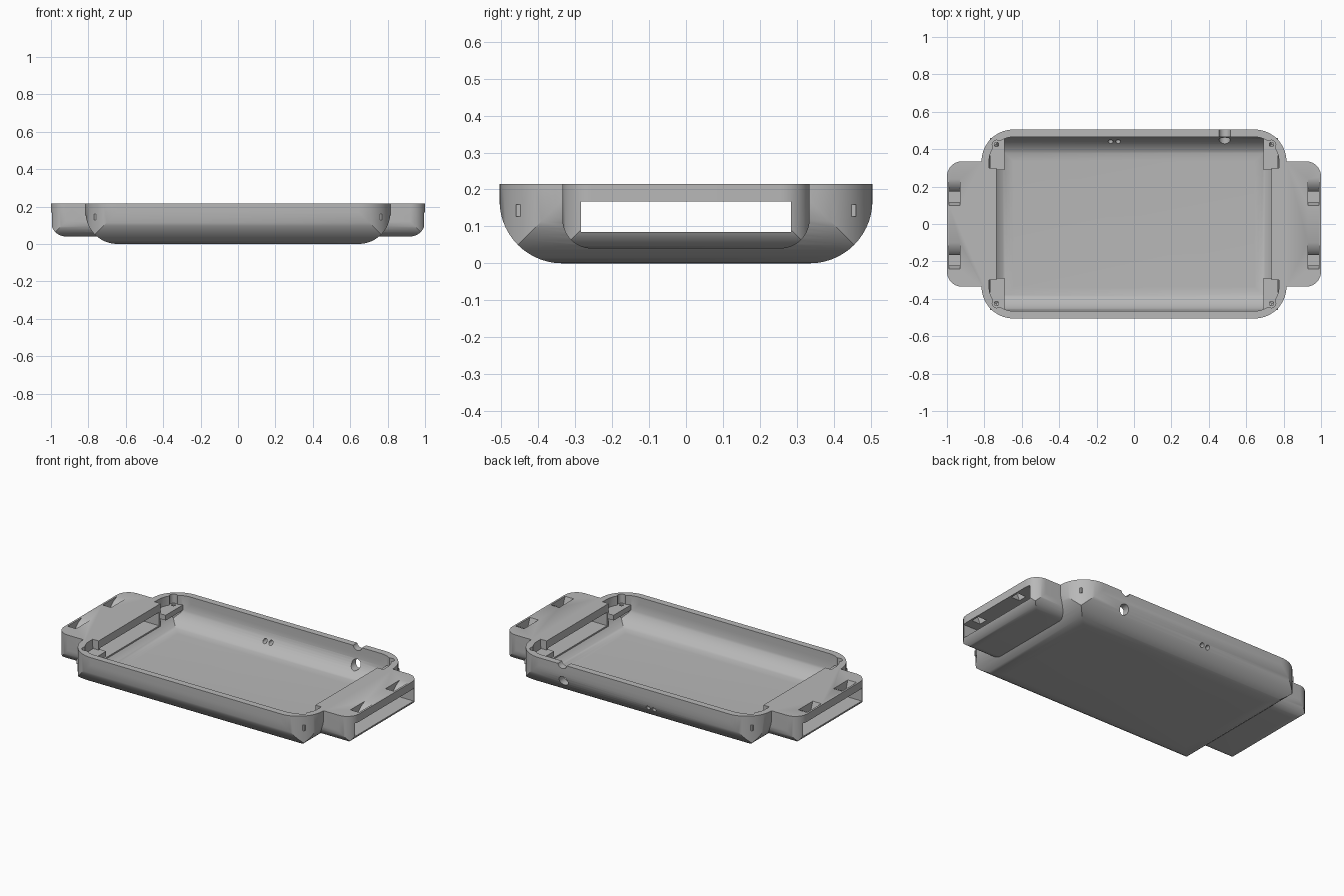
import bpy, bmesh
from math import sin, cos, pi

cube = bpy.data.objects.get("Cube")
if cube:
    bpy.data.objects.remove(cube, do_unlink=True)

grey = bpy.data.materials.new("plain grey")
grey.use_nodes = True
grey.diffuse_color = (0.48, 0.48, 0.48, 1)
grey.node_tree.nodes["Principled BSDF"].inputs["Base Color"].default_value = grey.diffuse_color


def prism(name, points, axis, lo, hi):
    """Extrude a 2D outline along an axis."""
    place = {"x": lambda a, b, t: (t, a, b),
             "y": lambda a, b, t: (a, t, b),
             "z": lambda a, b, t: (a, b, t)}[axis]
    bm = bmesh.new()
    rings = [[bm.verts.new(place(a, b, t)) for a, b in points] for t in (lo, hi)]
    n = len(points)
    for ring in rings:
        bm.faces.new(ring)
    for i in range(n):
        j = (i + 1) % n
        bm.faces.new((rings[0][i], rings[0][j], rings[1][j], rings[1][i]))
    bmesh.ops.recalc_face_normals(bm, faces=bm.faces)
    mesh = bpy.data.meshes.new(name)
    bm.to_mesh(mesh)
    bm.free()
    mesh.materials.append(grey)
    obj = bpy.data.objects.new(name, mesh)
    bpy.context.collection.objects.link(obj)
    return obj


def rect(a0, a1, b0, b1):
    return [(a0, b0), (a1, b0), (a1, b1), (a0, b1)]


def circle(a, b, r, n=32):
    return [(a + r * cos(2 * pi * i / n), b + r * sin(2 * pi * i / n)) for i in range(n)]


def rounded(a0, a1, b0, b1, r, n=14):
    """Outline of a rectangle with rounded corners."""
    centres = [(a1 - r, b1 - r), (a0 + r, b1 - r), (a0 + r, b0 + r), (a1 - r, b0 + r)]
    return [(a + r * cos(pi / 2 * (k + i / n)), b + r * sin(pi / 2 * (k + i / n)))
            for k, (a, b) in enumerate(centres) for i in range(n + 1)]


def combine(obj, tool, operation):
    """Apply a boolean and discard the tool."""
    mod = obj.modifiers.new("combine", "BOOLEAN")
    mod.operation = operation
    mod.solver = "EXACT"
    mod.object = tool
    bpy.context.view_layer.objects.active = obj
    bpy.ops.object.modifier_apply(modifier=mod.name)
    bpy.data.objects.remove(tool, do_unlink=True)


def tub(name, hx, hy, floor, top, r):
    """Block rounded in plan and along all its bottom edges."""
    obj = prism(name, rounded(-hx, hx, -hy, hy, r), "z", floor - 0.1, top)
    combine(obj, prism("front_profile", rounded(-hx, hx, floor, 1, r), "y", -2, 2), "INTERSECT")
    combine(obj, prism("side_profile", rounded(-hy, hy, floor, 1, r), "x", -2, 2), "INTERSECT")
    return obj


def smooth(obj):
    bpy.ops.object.select_all(action="DESELECT")
    obj.select_set(True)
    bpy.context.view_layer.objects.active = obj
    bpy.ops.object.shade_smooth_by_angle(angle=pi / 6)


# Tray with an ear at each end, hollowed out
tray = tub("tray", 0.815, 0.505, 0, 0.30, 0.17)
combine(tray, tub("ears", 1.0, 0.335, 0.04, 0.35, 0.08), "UNION")
combine(tray, tub("cavity", 0.775, 0.465, 0.04, 0.5, 0.13), "DIFFERENCE")

# Lips inside the end walls, then a level rim
for s in (-1, 1):
    x0, x1 = sorted((s * 0.735, s * 0.80))
    combine(tray, prism("lip", rect(x0, x1, -0.30, 0.30), "z", 0.07, 0.28), "UNION")
combine(tray, prism("rim_cut", rect(-2, 2, -2, 2), "z", 0.215, 1), "DIFFERENCE")

# Wide opening running through both ears
combine(tray, prism("ear_opening", rect(-0.285, 0.285, 0.085, 0.167), "x", -1.2, 1.2), "DIFFERENCE")

# Tapered strap slots in the ear tops
for s in (-1, 1):
    x0, x1 = sorted((s * 0.93, s * 0.988))
    for y in (-0.24, 0.10):
        taper = [(y + 0.025, 0.15), (y + 0.065, 0.15), (y + 0.075, 0.17),
                 (y + 0.10, 0.195), (y + 0.14, 0.215), (y + 0.14, 0.25),
                 (y, 0.25), (y, 0.215)]
        combine(tray, prism("strap_slot", taper, "x", x0, x1), "DIFFERENCE")

# Cable hole, rim notch and two pinholes in the back wall
for x, z, r in ((0.485, 0.11, 0.03), (0.485, 0.222, 0.031), (-0.125, 0.095, 0.013), (-0.085, 0.095, 0.013)):
    combine(tray, prism("back_hole", circle(x, z, r), "y", 0.38, 0.6), "DIFFERENCE")

# Corner screw ledges whose outer corners just break through the wall
for sx, side in ((-1, "right"), (1, "left")):
    for sy, end in ((-1, "front"), (1, "back")):
        x0, x1 = sorted((sx * 0.692, sx * 0.771))
        y0, y1 = sorted((sy * 0.288, sy * 0.461))
        ledge = prism(f"{end}_{side}_screw_ledge", rect(x0, x1, y0, y1), "z", 0.127, 0.159)
        hole = circle(sx * 0.735, sy * 0.425, 0.012)
        combine(ledge, prism("screw_hole", hole, "z", 0.1, 0.2), "DIFFERENCE")
        bore = circle(sx * 0.735, sy * 0.425, 0.023)
        combine(tray, prism("screw_bore", bore, "z", 0.15, 0.3), "DIFFERENCE")
        smooth(ledge)

smooth(tray)
